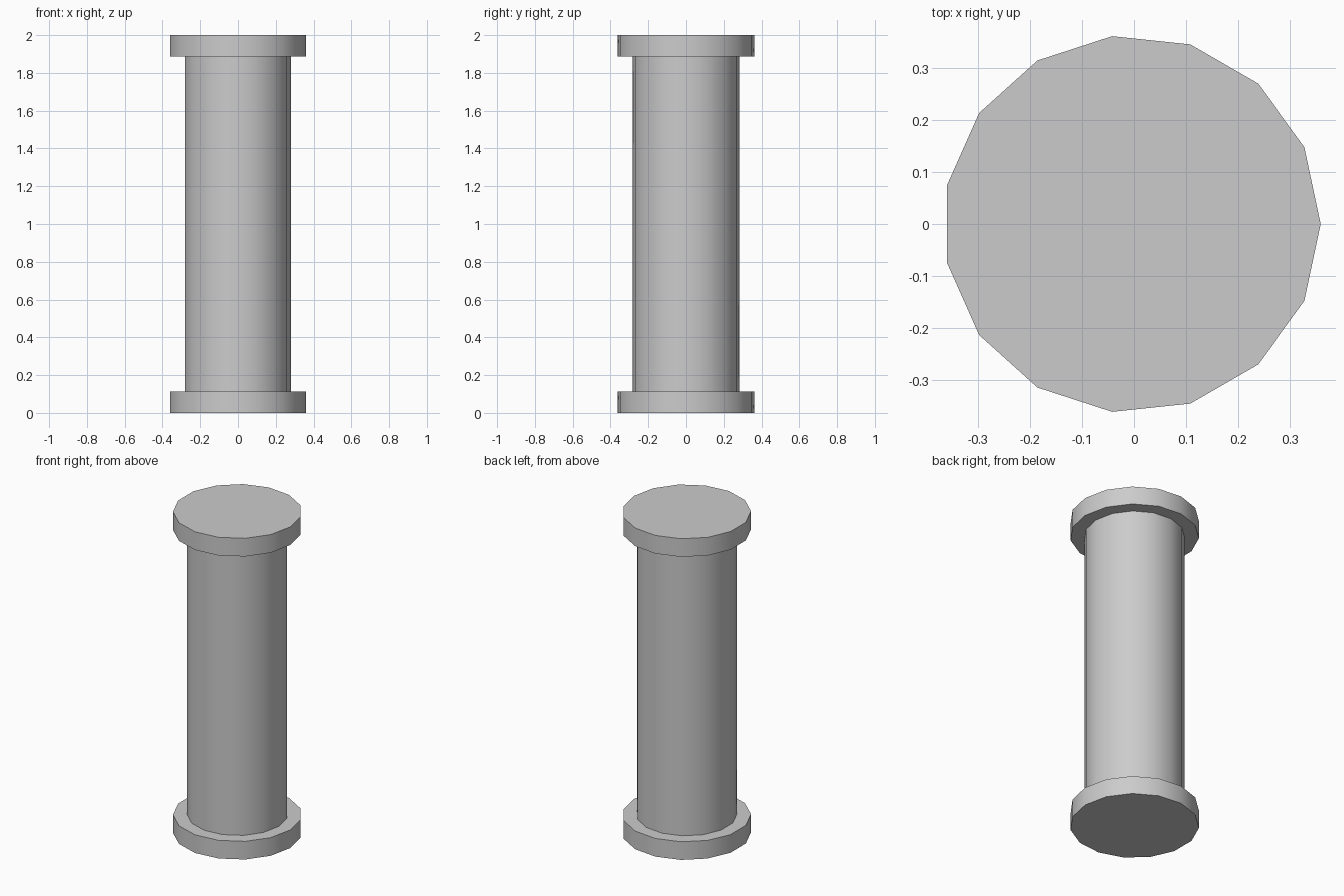
import bpy, math

if "Cube" in bpy.data.objects:
    bpy.data.objects.remove(bpy.data.objects["Cube"])

SIDES = 15
AXIS_X = -0.004  # odd-sided section: offset keeps its bounds centred


def drum(name, radius, z0, z1):
    """Upright 15-sided cylinder with one corner pointing to +x."""
    bpy.ops.mesh.primitive_cylinder_add(
        vertices=SIDES, radius=radius, depth=z1 - z0,
        location=(AXIS_X, 0, (z0 + z1) / 2), rotation=(0, 0, -math.pi / 2))
    ob = bpy.context.object
    ob.name = name
    bpy.ops.object.shade_smooth_by_angle(angle=math.radians(30))
    return ob


# Base and top plates
drum("base_plate", 0.364, 0.0, 0.113)
drum("top_plate", 0.364, 1.887, 2.0)

# Shaft between the plates
drum("column_shaft", 0.284, 0.113, 1.887)
